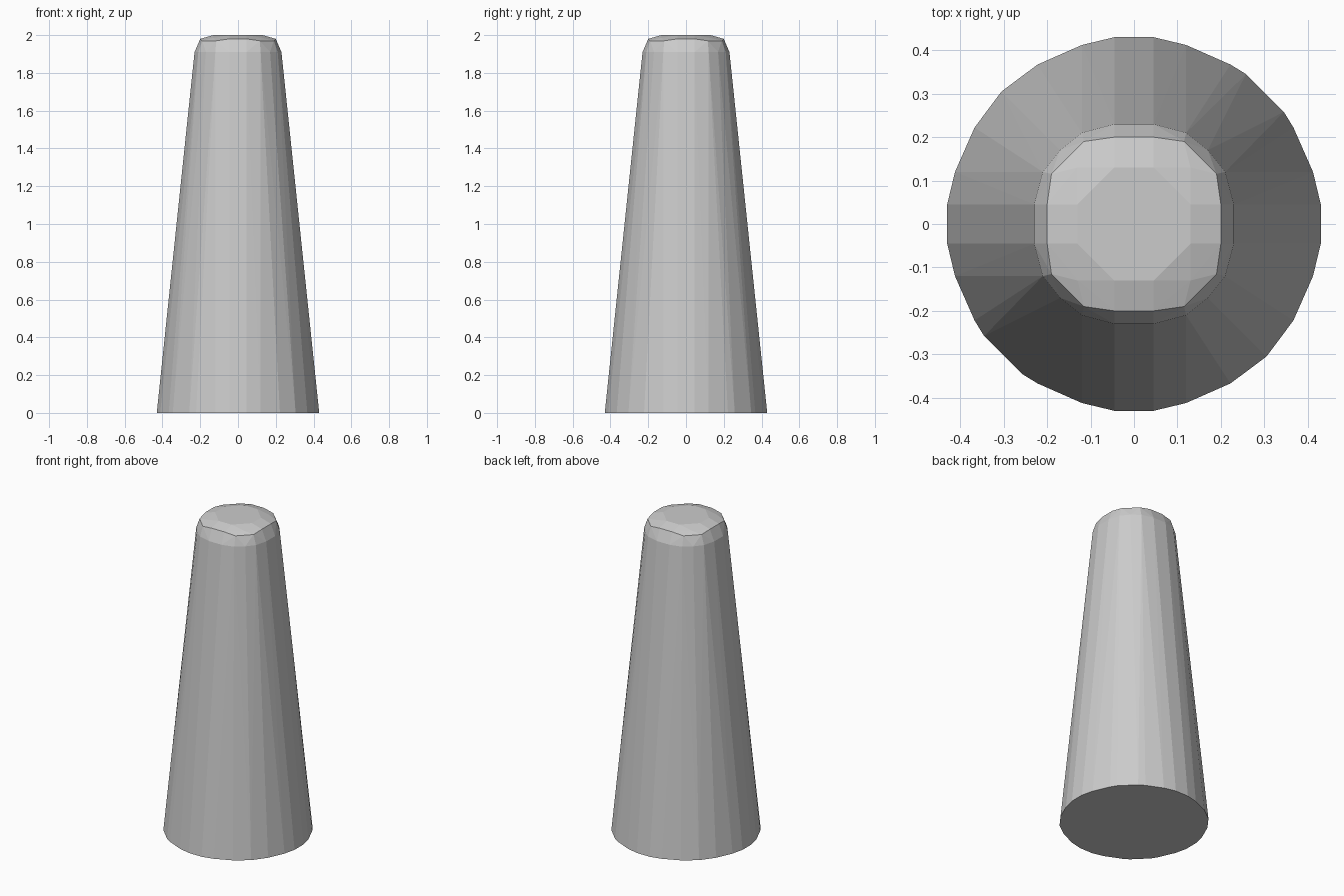
import bpy, bmesh, math

if "Cube" in bpy.data.objects:
    bpy.data.objects.remove(bpy.data.objects["Cube"])

# Quarter-ring points (x, y, z), mirrored to all four quadrants
quarter = [
    # base outline
    (0.43, 0.045, 0), (0.412, 0.12, 0), (0.367, 0.222, 0),
    (0.222, 0.367, 0), (0.12, 0.412, 0), (0.045, 0.43, 0),
    # shoulder
    (0.23, 0.045, 1.91), (0.21, 0.12, 1.91), (0.17, 0.17, 1.91),
    (0.12, 0.21, 1.91), (0.045, 0.23, 1.91),
    # bevelled rim
    (0.20, 0.045, 1.98), (0.19, 0.115, 1.97), (0.13, 0.13, 1.985),
    (0.115, 0.19, 1.97), (0.045, 0.20, 1.98),
    # flat crown
    (0.13, 0.045, 2.0), (0.045, 0.13, 2.0),
]

bm = bmesh.new()
for x, y, z in quarter:
    for sx in (1, -1):
        for sy in (1, -1):
            bm.verts.new((sx * x, sy * y, z))

# Base corners: two opposite ones have an extra side
for s in (1, -1):
    bm.verts.new((s * 0.345, s * 0.258, 0))
    bm.verts.new((s * 0.258, s * 0.345, 0))
    bm.verts.new((-s * 0.305, s * 0.305, 0))

# Wrap the tapered body around the rings
bmesh.ops.convex_hull(bm, input=bm.verts[:])
bmesh.ops.delete(bm, geom=[v for v in bm.verts if not v.link_faces], context='VERTS')
bmesh.ops.dissolve_limit(bm, angle_limit=math.radians(0.5),
                         verts=bm.verts[:], edges=bm.edges[:])
bmesh.ops.recalc_face_normals(bm, faces=bm.faces[:])

mesh = bpy.data.meshes.new("tapered_post")
bm.to_mesh(mesh)
bm.free()
post = bpy.data.objects.new("tapered_post", mesh)
bpy.context.collection.objects.link(post)
